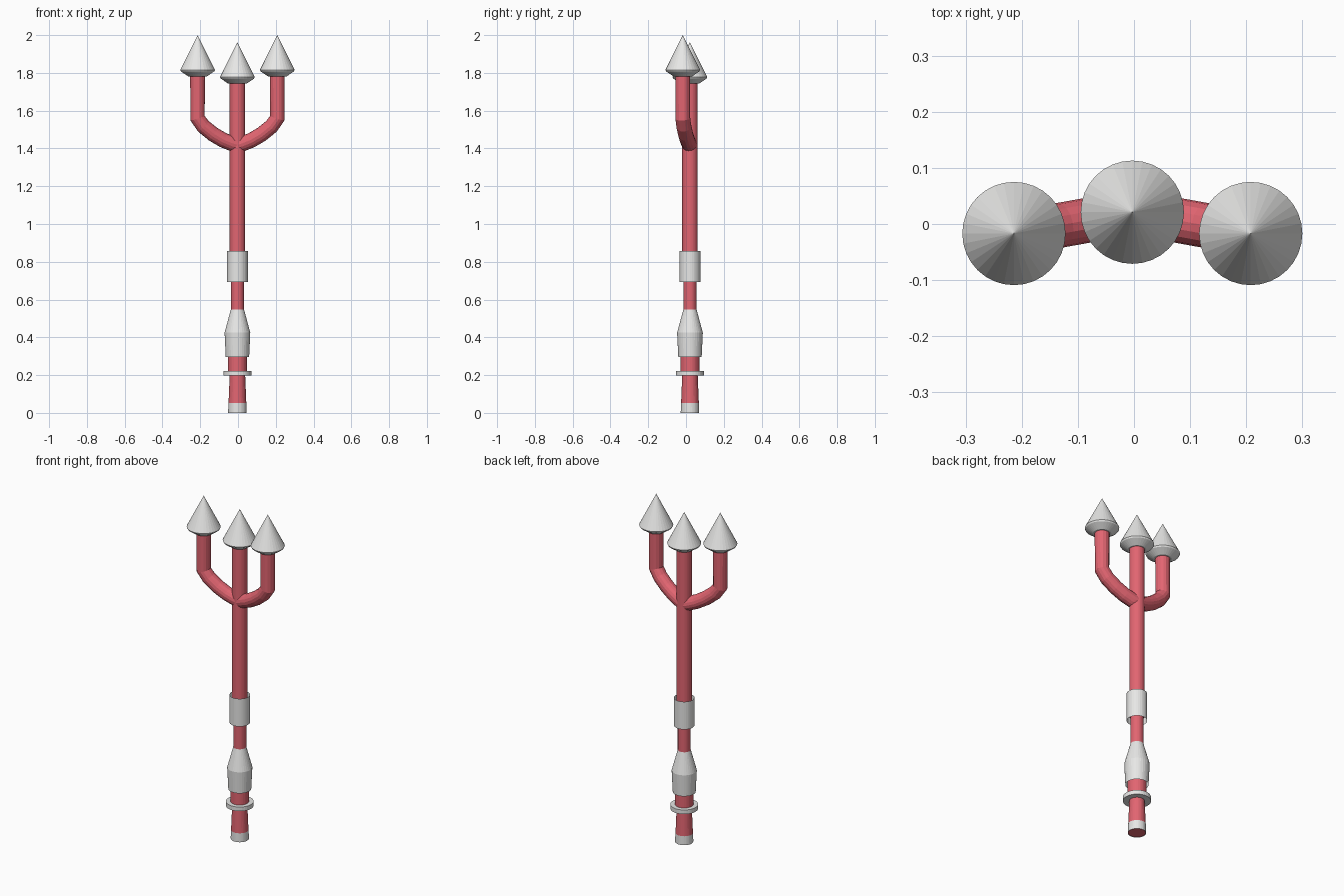
import bpy, bmesh, math
from mathutils import Vector

if "Cube" in bpy.data.objects:
    bpy.data.objects.remove(bpy.data.objects["Cube"], do_unlink=True)

AXIS_X, AXIS_Y, SIDES = -0.003, 0.021, 32


def material(name, rgb):
    m = bpy.data.materials.new(name)
    m.use_nodes = True
    m.diffuse_color = (*rgb, 1)
    m.node_tree.nodes["Principled BSDF"].inputs["Base Color"].default_value = (*rgb, 1)
    return m


red = material("soft red", (0.76, 0.13, 0.165))
white = material("pale metal", (0.8, 0.8, 0.79))


def lathe(name, profile, mat, x=AXIS_X, y=AXIS_Y, z=0, caps=True):
    """Turn a (radius, height) profile, listed bottom to top, round a vertical axis."""
    bm = bmesh.new()
    rings = []
    for r, h in profile:
        if r == 0:
            rings.append([bm.verts.new((0, 0, h))] * SIDES)
        else:
            rings.append([bm.verts.new((r * math.cos(a), r * math.sin(a), h))
                          for a in (i * math.tau / SIDES for i in range(SIDES))])
    for low, high in zip(rings, rings[1:]):
        for i in range(SIDES):
            j = (i + 1) % SIDES
            corners = [low[i], low[j], high[j], high[i]]
            bm.faces.new(list(dict.fromkeys(corners)))
    if caps:
        if profile[0][0]:
            bm.faces.new(rings[0][::-1])
        if profile[-1][0]:
            bm.faces.new(rings[-1])
    mesh = bpy.data.meshes.new(name)
    bm.to_mesh(mesh)
    bm.free()
    mesh.materials.append(mat)
    ob = bpy.data.objects.new(name, mesh)
    ob.location = (x, y, z)
    bpy.context.collection.objects.link(ob)
    return ob


# Shaft and grip
lathe("shaft", [(0.035, 0.5), (0.035, 0.72), (0.041, 0.72), (0.041, 1.76)], red)
lathe("grip", [(0.047, 0.002), (0.047, 0.053), (0.041, 0.2), (0.05, 0.2), (0.05, 0.33)], red)

# Metal fittings: open sleeves plus a solid guard ring
lathe("pommel_sleeve", [(0.049, 0), (0.048, 0.053)], white, caps=False)
lathe("guard_ring", [(0.075, 0.197), (0.075, 0.222)], white)
lathe("tapered_socket", [(0.062, 0.297), (0.068, 0.425), (0.035, 0.547)], white, caps=False)
lathe("collar_sleeve", [(0.055, 0.692), (0.055, 0.857)], white, caps=False)

# Spear points
point = [(0.05, 0), (0.088, 0.026), (0.092, 0.034), (0.0, 0.218)]
lathe("centre_point", point, white, z=1.744)

# Side tines: bent tubes that swing slightly forward, each with a point
arm = [(0.0, 1.417), (0.03, 1.426), (0.075, 1.444), (0.128, 1.475),
       (0.18, 1.517), (0.211, 1.56), (0.211, 1.79)]
for side, label in ((1, "left"), (-1, "right")):
    curve = bpy.data.curves.new(label + "_tine", "CURVE")
    curve.dimensions = "3D"
    curve.bevel_depth = 0.04
    curve.bevel_resolution = 6
    curve.use_fill_caps = True
    spline = curve.splines.new("POLY")
    spline.points.add(len(arm) - 1)
    for p, (out, z) in zip(spline.points, arm):
        p.co = (AXIS_X + side * out, AXIS_Y - 0.18 * out, z, 1)
    spline.use_smooth = False
    curve.materials.append(red)
    tine = bpy.data.objects.new(label + "_tine", curve)
    bpy.context.collection.objects.link(tine)
    bpy.ops.object.select_all(action="DESELECT")
    tine.select_set(True)
    bpy.context.view_layer.objects.active = tine
    bpy.ops.object.convert(target="MESH")
    lathe(label + "_point", point, white,
          AXIS_X + side * 0.211, AXIS_Y - 0.18 * 0.211, 1.782)
